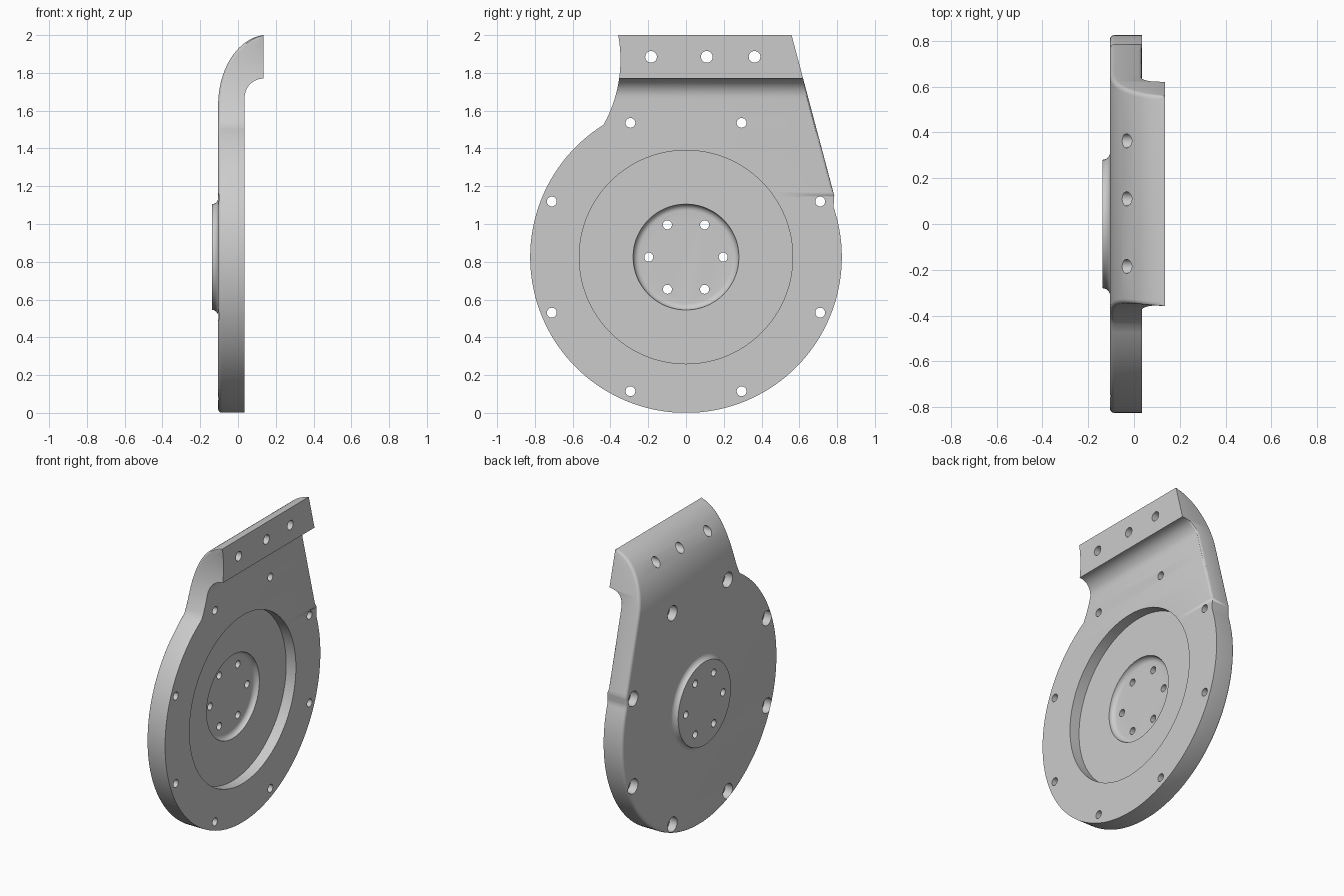
import bpy, bmesh, math
from math import sin, cos, pi, sqrt, radians

if "Cube" in bpy.data.objects:
    bpy.data.objects.remove(bpy.data.objects["Cube"])

R = 0.825            # disc radius, also its centre height
BACK, FRONT = -0.105, 0.035
LIP = 0.135          # end face of the bent flange


def new_object(name, bm):
    bmesh.ops.remove_doubles(bm, verts=bm.verts, dist=1e-5)
    bmesh.ops.recalc_face_normals(bm, faces=bm.faces)
    me = bpy.data.meshes.new(name)
    bm.to_mesh(me)
    bm.free()
    ob = bpy.data.objects.new(name, me)
    bpy.context.collection.objects.link(ob)
    return ob


def lathe(bm, profile, y, z, n):
    """Revolve (radius, x) points about an x-parallel axis and cap both ends."""
    rings = [[bm.verts.new((x, y + r * cos(2 * pi * i / n), z + r * sin(2 * pi * i / n)))
              for i in range(n)] for r, x in profile]
    for a, b in zip(rings, rings[1:]):
        for i in range(n):
            j = (i + 1) % n
            bm.faces.new((a[i], a[j], b[j], b[i]))
    bm.faces.new(rings[0])
    bm.faces.new(rings[-1])


def boolean(target, tool, operation):
    mod = target.modifiers.new("cut", 'BOOLEAN')
    mod.operation = operation
    mod.solver = 'EXACT'
    mod.object = tool
    bpy.context.view_layer.objects.active = target
    bpy.ops.object.modifier_apply(modifier=mod.name)
    bpy.data.objects.remove(tool)


# Outline: left and right edges as functions of height
def disc(z):
    return sqrt(max(0, R * R - (z - R) ** 2))


def left_y(z):
    if z <= 1.525:
        return -disc(z)
    return -0.347 - 0.713 + sqrt(0.713 ** 2 - (z - 1.87) ** 2)


def right_y(z):
    if z <= 1.09:
        return disc(z)
    if z <= 1.15:
        return 0.781 + (z - 1.09) / 0.06 * 0.004
    return 0.785 - 0.266 * (z - 1.15)


# Thickness: back and front surfaces, bent forward at the top
def back_x(z):
    return BACK if z <= 1.63 else 0.16 - 0.265 * sqrt(1 - ((z - 1.63) / 0.372) ** 2)


def front_x(z):
    if z >= 1.77:
        return LIP
    if z <= 1.67:
        return FRONT
    return LIP - 0.1 * sqrt(1 - ((z - 1.67) / 0.1) ** 2)


# Heights of the slices
levels = [R - R * cos(radians(2.5 * i)) for i in range(1, 59)]
levels = [z for z in levels if z < 1.515] + [1.09, 1.15, 1.525, 1.56, 1.595, 1.63, 1.65]
levels += [1.67 + 0.1 * sin(radians(9 * i)) for i in range(11)]
levels += [1.63 + 0.372 * sin(radians(a)) for a in range(25, 84, 3)] + [2.0]
levels = sorted(levels)
levels = [z for i, z in enumerate(levels) if i == 0 or z - levels[i - 1] > 1e-4]


def section(i, edge, other, sign):
    """Edge points of one slice, from the rounded back to the front."""
    z = levels[i]
    y = edge(z)
    py, pz = (edge(levels[i - 1]), levels[i - 1]) if i else (other(z), z)
    k = min(i + 1, len(levels) - 1)
    dy, dz = edge(levels[k]) - py, levels[k] - pz
    ny, nz = sign * dz, -sign * dy
    length = math.hypot(ny, nz)
    ny, nz = ny / length, nz / length
    if z > 1.5:
        ny, nz = sign, 0
    xb, xf = back_x(z), front_x(z)
    r = min(0.02, 0.8 * (xf - xb))
    rf = 0.016 if sign > 0 and 1.15 < z < 1.765 else 0
    pts = []
    for s in range(5):
        a = s * pi / 8
        pts.append((r * (1 - sin(a)), xb + r * (1 - cos(a))))
    for s in range(4):
        a = s * pi / 6
        pts.append((rf * (1 - cos(a)), xf - rf * (1 - sin(a))))
    return [(x, y - ny * o, z - nz * o) for o, x in pts]


# Plate with bent flange, built from stacked slices
bm = bmesh.new()
rings = []
for i in range(len(levels)):
    right = section(i, right_y, left_y, 1)
    left = section(i, left_y, right_y, -1)
    rings.append([bm.verts.new(p) for p in right + left[::-1]])
m = len(rings[0])
for a, b in zip(rings, rings[1:]):
    for i in range(m):
        j = (i + 1) % m
        bm.faces.new((a[i], a[j], b[j], b[i]))
for ring in (rings[0], rings[-1]):
    for k in range(m // 2 - 1):
        bm.faces.new((ring[k], ring[k + 1], ring[m - 2 - k], ring[m - 1 - k]))
plate = new_object("flanged_plate", bm)

# Raised hub with a concave fillet on the back
bm = bmesh.new()
hub = [(0.315 - 0.035 * cos(a), -0.138 + 0.034 * sin(a))
       for a in [i * pi / 12 for i in range(7)]]
lathe(bm, hub + [(0.315, -0.085)], 0, R, 96)
boolean(plate, new_object("hub", bm), 'UNION')

# Round recess with a filleted central pocket on the front
bm = bmesh.new()
pocket = [(0.247 + 0.033 * sin(a), -0.037 - 0.033 * cos(a))
          for a in [i * pi / 12 for i in range(7)]]
lathe(bm, pocket + [(0.565, -0.037), (0.565, 0.1)], 0, R, 128)
boolean(plate, new_object("recess", bm), 'DIFFERENCE')

# Counterbored rim holes, hub holes and flange holes
bm = bmesh.new()
for i in range(8):
    a = radians(22.5 + 45 * i)
    lathe(bm, [(0.05, -0.2), (0.05, -0.05), (0.026, -0.05), (0.026, 0.2)],
          0.769 * cos(a), R + 0.769 * sin(a), 32)
for i in range(6):
    a = radians(60 * i)
    lathe(bm, [(0.024, -0.2), (0.024, 0.2)], 0.197 * cos(a), R + 0.197 * sin(a), 24)
for y in (-0.185, 0.11, 0.363):
    lathe(bm, [(0.031, -0.2), (0.031, 0.3)], y, 1.885, 28)
boolean(plate, new_object("drills", bm), 'DIFFERENCE')

# Finish
grey = bpy.data.materials.new("plain_grey")
grey.diffuse_color = (0.6, 0.6, 0.6, 1)
grey.use_nodes = True
grey.node_tree.nodes["Principled BSDF"].inputs["Base Color"].default_value = grey.diffuse_color
plate.data.materials.clear()
plate.data.materials.append(grey)
for poly in plate.data.polygons:
    poly.material_index = 0
bpy.ops.object.select_all(action='DESELECT')
plate.select_set(True)
bpy.context.view_layer.objects.active = plate
bpy.ops.object.shade_smooth_by_angle(angle=radians(30))
